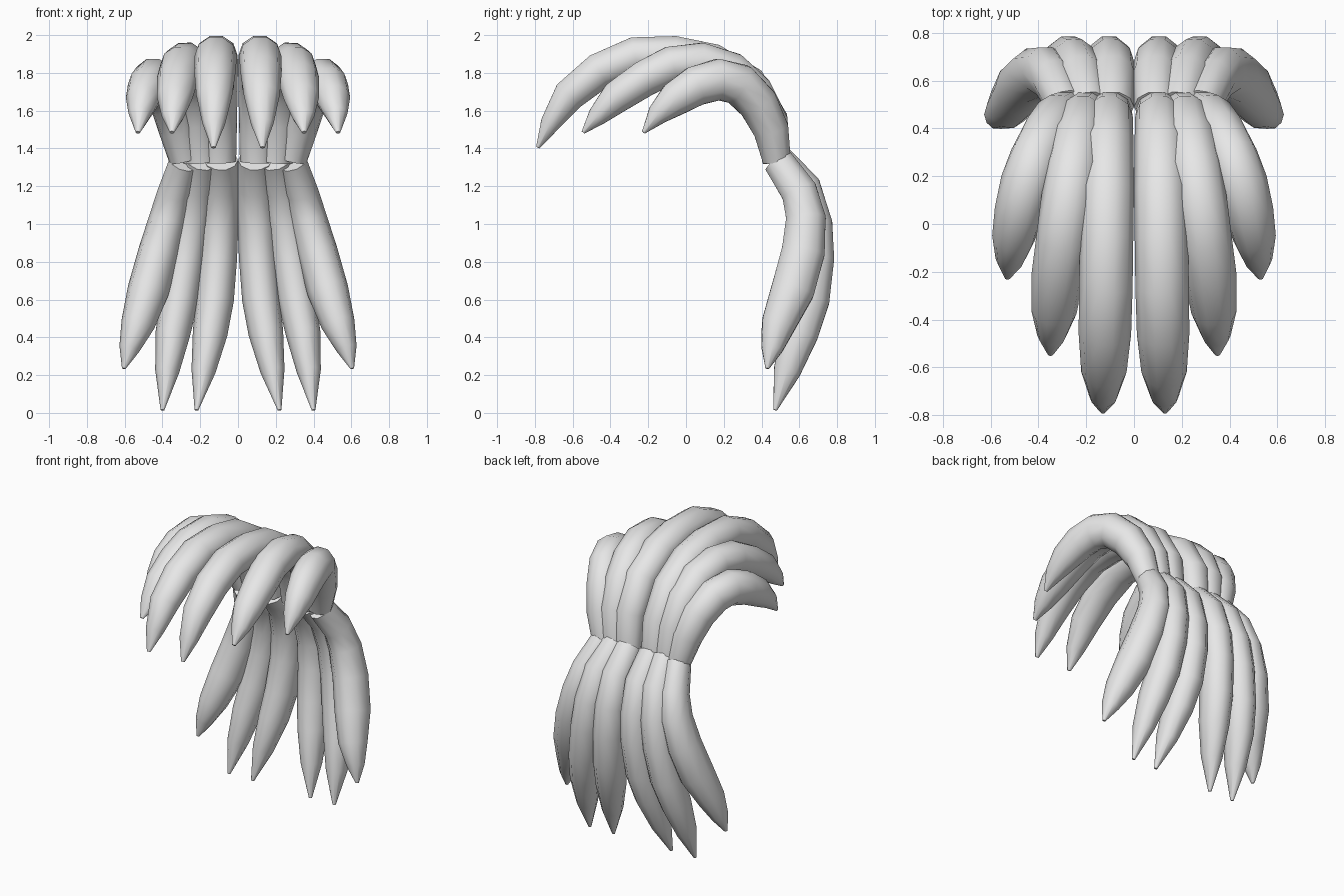
import bpy, bmesh, math
from mathutils import Vector

SIDES = 10

mat = bpy.data.materials.new("light_grey")
mat.diffuse_color = (0.8, 0.8, 0.8, 1)


def lock(name, spine, widths, depths):
    """Sweep an elliptical ring along the spine, then mirror it across x."""
    pts = [Vector(p) for p in spine]
    bm = bmesh.new()
    rings = []
    for i, p in enumerate(pts):
        t = (pts[min(i + 1, len(pts) - 1)] - pts[max(i - 1, 0)]).normalized()
        side = Vector((1, 0, 0))
        side = (side - t * side.dot(t)).normalized()
        up = side.cross(t)
        ring = []
        for k in range(SIDES):
            a = 2 * math.pi * k / SIDES
            ring.append(bm.verts.new(p + side * widths[i] * math.cos(a)
                                     + up * depths[i] * math.sin(a)))
        rings.append(ring)
    for a, b in zip(rings, rings[1:]):
        for k in range(SIDES):
            n = (k + 1) % SIDES
            bm.faces.new((a[k], a[n], b[n], b[k]))
    bm.faces.new(rings[0])
    bm.faces.new(rings[-1])
    bmesh.ops.recalc_face_normals(bm, faces=bm.faces)
    mesh = bpy.data.meshes.new(name)
    bm.to_mesh(mesh)
    bm.free()
    mesh.materials.append(mat)
    ob = bpy.data.objects.new(name, mesh)
    bpy.context.collection.objects.link(ob)
    bpy.context.view_layer.objects.active = ob
    ob.select_set(True)
    bpy.ops.object.shade_smooth_by_angle(angle=math.radians(60))
    ob.select_set(False)
    mirror = ob.modifiers.new("mirror", 'MIRROR')
    mirror.use_mirror_merge = False


# Upper locks: rise from the tie, arch over and hang forward
long_w = (.09, .1, .108, .112, .112, .112, .11, .095, .06, .012)
long_d = (.078, .095, .105, .105, .105, .105, .1, .09, .055, .01)

lock("upper_inner_lock",
     [(.10, .48, 1.33), (.105, .45, 1.55), (.11, .33, 1.74), (.112, .14, 1.855),
      (.115, -.06, 1.895), (.118, -.27, 1.89), (.122, -.46, 1.81),
      (.126, -.62, 1.68), (.128, -.72, 1.53), (.13, -.785, 1.405)],
     long_w, long_d)

lock("upper_middle_lock",
     [(.20, .48, 1.33), (.22, .45, 1.54), (.235, .36, 1.70), (.255, .24, 1.81),
      (.28, .08, 1.86), (.30, -.08, 1.84), (.32, -.22, 1.77),
      (.335, -.37, 1.67), (.345, -.47, 1.57), (.35, -.545, 1.485)],
     long_w, long_d)

lock("upper_outer_lock",
     [(.285, .48, 1.34), (.32, .45, 1.50), (.36, .38, 1.64), (.41, .28, 1.74),
      (.45, .17, 1.765), (.48, .05, 1.73), (.505, -.06, 1.66),
      (.52, -.15, 1.58), (.53, -.225, 1.485)],
     (.08, .1, .108, .11, .11, .105, .09, .06, .012),
     (.078, .098, .11, .115, .115, .11, .095, .06, .01))

# Lower locks: bulge backward below the tie and fall to pointed tips
fall_yz = ((.49, 1.34), (.62, 1.19), (.675, 1.0), (.68, .82),
           (.65, .60), (.60, .42), (.535, .22), (.472, .015))
fall_w = (.09, .1, .1, .1, .1, .092, .064, .01)
fall_d = (.085, .1, .105, .11, .115, .105, .075, .01)

for name, xs in (
        ("lower_inner_lock", (.09, .092, .098, .105, .122, .148, .183, .22)),
        ("lower_middle_lock", (.19, .22, .25, .275, .31, .345, .375, .4))):
    lock(name, [(x, y, z) for x, (y, z) in zip(xs, fall_yz)], fall_w, fall_d)

lock("lower_outer_lock",
     [(.285, .49, 1.33), (.335, .60, 1.17), (.37, .635, 1.03), (.42, .62, .85),
      (.475, .565, .65), (.53, .49, .47), (.575, .455, .34), (.605, .43, .235)],
     (.08, .09, .1, .108, .11, .09, .055, .01),
     (.085, .1, .11, .12, .12, .095, .06, .01))
